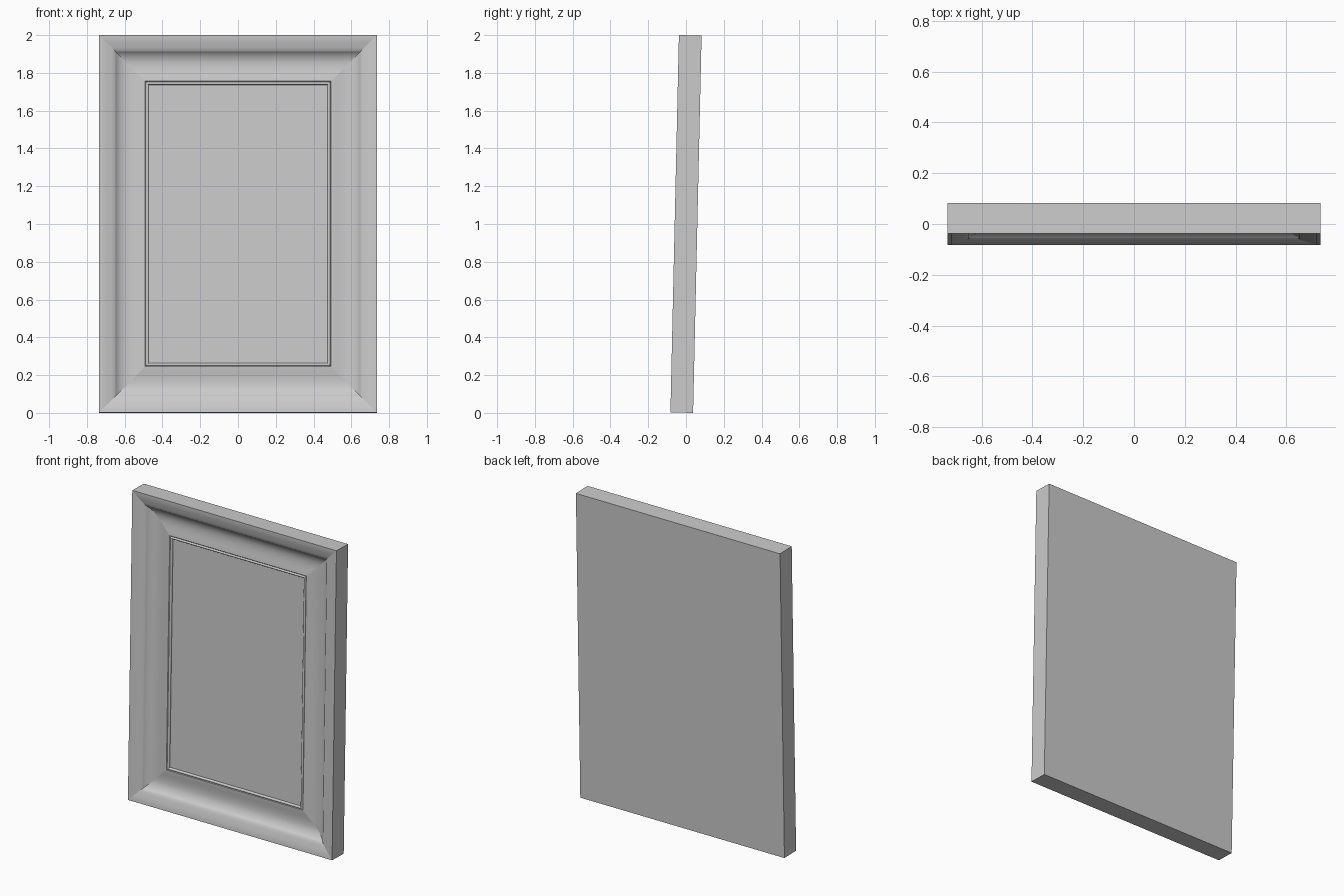
import bpy
import bmesh
import math
from mathutils import Matrix

cube = bpy.data.objects.get("Cube")
if cube:
    bpy.data.objects.remove(cube)

HALF_W, HALF_H, DEPTH = 0.735, 0.999, 0.12
TILT = 0.0225

grey = bpy.data.materials.new("plain_grey")
grey.use_nodes = True
colour = (0.6, 0.6, 0.6, 1)
grey.diffuse_color = colour
grey.node_tree.nodes["Principled BSDF"].inputs["Base Color"].default_value = colour

# Leans the model back and rests it on the ground
LEAN = (Matrix.Translation((0, 0, HALF_H * math.cos(TILT) + DEPTH / 2 * math.sin(TILT)))
        @ Matrix.Rotation(-TILT, 4, 'X'))


def nested_rings(name, profile, cap_first=False, cap_last=False):
    """Sweep an (inset, depth) profile around a rectangle with mitred corners."""
    bm = bmesh.new()
    rings = []
    for inset, depth in profile:
        x, z, y = HALF_W - inset, HALF_H - inset, depth - DEPTH / 2
        rings.append([bm.verts.new(p) for p in ((-x, y, -z), (x, y, -z), (x, y, z), (-x, y, z))])
    mitres = []
    for a, b in zip(rings, rings[1:]):
        for i in range(4):
            j = (i + 1) % 4
            bm.faces.new((a[i], a[j], b[j], b[i]))
        mitres += [bm.edges.get((a[i], b[i])) for i in range(4)]
    if cap_first:
        bm.faces.new(rings[0][::-1])
    if cap_last:
        bm.faces.new(rings[-1])
    bm.transform(LEAN)
    mesh = bpy.data.meshes.new(name)
    bm.edges.index_update()
    sharp = [e.index for e in mitres]
    bm.to_mesh(mesh)
    bm.free()
    mesh.materials.append(grey)
    obj = bpy.data.objects.new(name, mesh)
    bpy.context.collection.objects.link(obj)
    bpy.ops.object.select_all(action='DESELECT')
    obj.select_set(True)
    bpy.context.view_layer.objects.active = obj
    bpy.ops.object.shade_smooth_by_angle(angle=math.radians(35))
    for index in sharp:
        mesh.edges[index].use_edge_sharp = True
    return obj


# Moulded frame with its flat back: sloped lip, steep cove, gentle inner swell
moulding = [(0, DEPTH), (0, 0), (0.015, 0.001), (0.04, 0.007), (0.065, 0.014),
            (0.082, 0.020), (0.089, 0.028), (0.098, 0.036), (0.11, 0.043),
            (0.125, 0.049), (0.14, 0.052), (0.16, 0.053), (0.185, 0.051),
            (0.21, 0.047), (0.23, 0.044), (0.243, 0.043), (0.247, 0.046), (0.247, 0.07)]
nested_rings("frame", moulding, cap_first=True)

# Rounded bead around the panel
bead = [(0.254 - 0.008 * math.cos(a), 0.048 - 0.008 * math.sin(a))
        for a in [math.pi * k / 8 for k in range(9)]]
nested_rings("inner_bead", bead + [(0.262, 0.06)])

# Flat panel
nested_rings("panel", [(0.25, 0.06), (0.25, 0.052)], cap_last=True)
